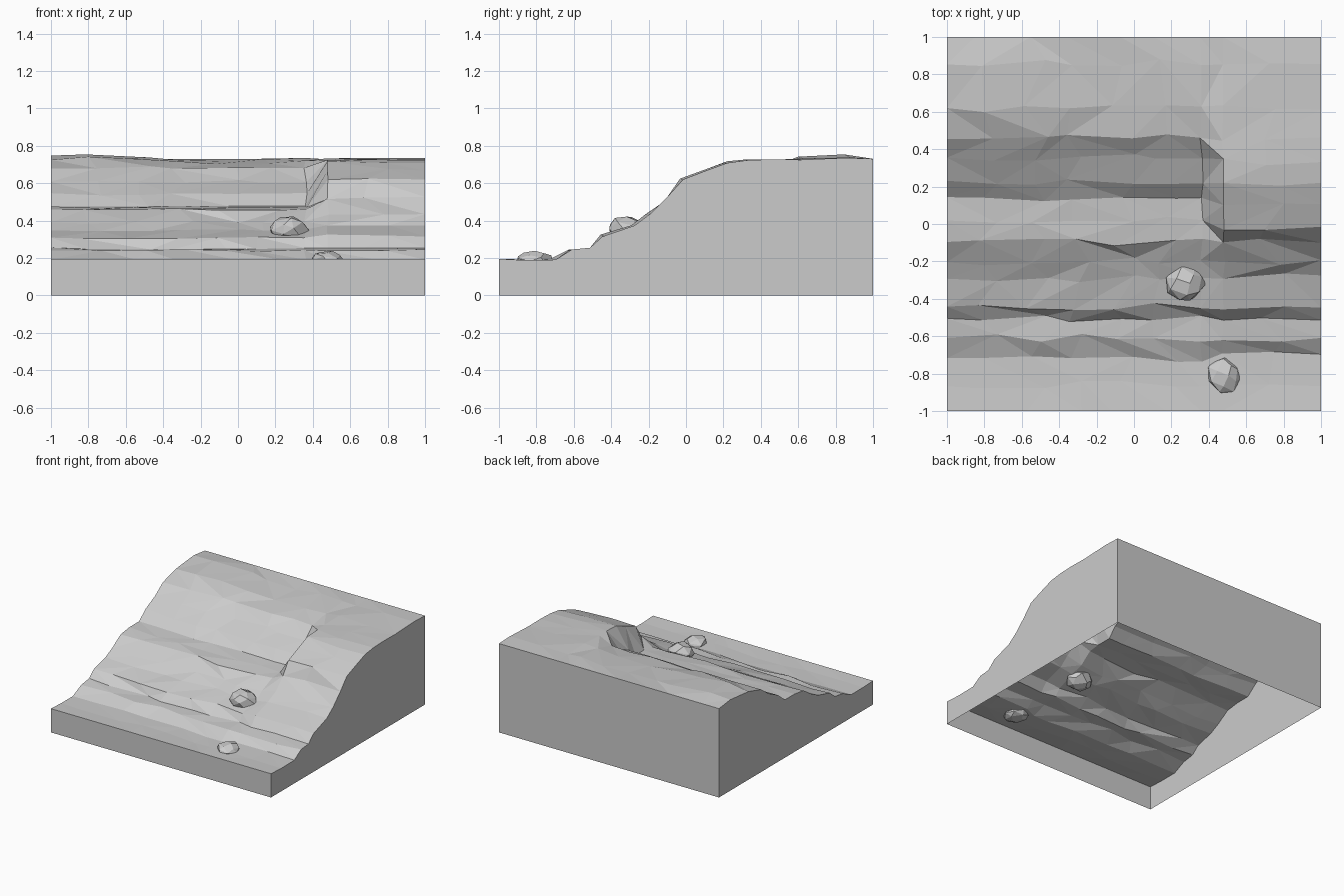
import bpy, bmesh, math, random
from mathutils import Vector

random.seed(7)

cube = bpy.data.objects.get("Cube")
if cube:
    bpy.data.objects.remove(cube)

stone = bpy.data.materials.new("stone_grey")
stone.use_nodes = True
grey = (0.6, 0.6, 0.6, 1)
stone.diffuse_color = grey
stone.node_tree.nodes["Principled BSDF"].inputs["Base Color"].default_value = grey


def finish(name, bm):
    """Turn a bmesh into a flat-shaded object."""
    mesh = bpy.data.meshes.new(name)
    bm.normal_update()
    bm.to_mesh(mesh)
    bm.free()
    mesh.materials.append(stone)
    obj = bpy.data.objects.new(name, mesh)
    bpy.context.collection.objects.link(obj)
    return obj


# Matching (y, z) sections: terraced slope on one side, even slope on the other
terraced = [(-1, .195), (-.86, .19), (-.72, .19), (-.61, .24), (-.51, .25),
            (-.44, .31), (-.29, .35), (-.2, .39), (-.1, .46), (.02, .47),
            (.14, .475), (.23, .54), (.36, .61), (.46, .685), (.62, .715),
            (.86, .73), (1, .73)]
even = [(-1, .195), (-.86, .19), (-.7, .19), (-.61, .24), (-.52, .25),
        (-.44, .32), (-.28, .37), (-.2, .43), (-.1, .52), (-.01, .62),
        (.1, .67), (.22, .71), (.33, .72), (.46, .73), (.62, .73),
        (.86, .735), (1, .73)]
columns = [-1, -.78, -.52, -.3, -.06, .17, .36, .48, .74, 1]


def wobble(amount):
    return random.uniform(-amount, amount)


# Hillside: loft between the sections with a short cliff where they meet
bm = bmesh.new()
grid = []
last = len(terraced) - 1
for r, (a, b) in enumerate(zip(terraced, even)):
    row = []
    for x in columns:
        y, z = b if x > .4 else a
        side = abs(x) == 1
        end = r in (0, last)
        cliff = .3 < x < .5
        if not side:
            x += wobble(.01 if cliff else .07)
        if not end:
            y += wobble(.008 if side else .022)
            z += wobble(.003 if r < 3 else .007)
        # Rounded rise at the back corner, shallow dip beside it
        if y > .5 and not end:
            z += .03 * math.exp(-((x + .78) / .25) ** 2) - .012 * math.exp(-((x + .05) / .3) ** 2)
        row.append(bm.verts.new((x, y, z)))
    grid.append(row)

for low, high in zip(grid, grid[1:]):
    for i in range(len(columns) - 1):
        p, q, s, t = low[i], low[i + 1], high[i + 1], high[i]
        if random.random() < .5:
            bm.faces.new((p, q, s))
            bm.faces.new((p, s, t))
        else:
            bm.faces.new((p, q, t))
            bm.faces.new((q, s, t))

# Side walls down to the ground, open underneath
border = [e for e in bm.edges if e.is_boundary]
skirt = bmesh.ops.extrude_edge_only(bm, edges=border)
for v in skirt["geom"]:
    if isinstance(v, bmesh.types.BMVert):
        v.co.z = 0
bmesh.ops.recalc_face_normals(bm, faces=bm.faces)
top = max(bm.faces, key=lambda f: f.normal.z ** 2)
if top.normal.z < 0:
    bmesh.ops.reverse_faces(bm, faces=bm.faces)
finish("hillside", bm)


# Boulders: faceted convex hulls half sunk in the slope
def boulder(name, centre, size, points=24):
    bm = bmesh.new()
    golden = math.pi * (3 - math.sqrt(5))
    for i in range(points):
        h = 1 - 2 * (i + .5) / points
        radius = math.sqrt(1 - h * h)
        turn = golden * i + wobble(.25)
        p = Vector((radius * math.cos(turn), radius * math.sin(turn), h))
        p *= random.uniform(.92, 1.06)
        bm.verts.new([c + k * s for c, k, s in zip(centre, p, size)])
    bmesh.ops.convex_hull(bm, input=bm.verts)
    bmesh.ops.dissolve_limit(bm, angle_limit=math.radians(14), verts=bm.verts, edges=bm.edges)
    bmesh.ops.recalc_face_normals(bm, faces=bm.faces)
    finish(name, bm)


boulder("upper_boulder", (.27, -.32, .35), (.11, .1, .08))
boulder("lower_boulder", (.48, -.81, .19), (.09, .1, .05))
